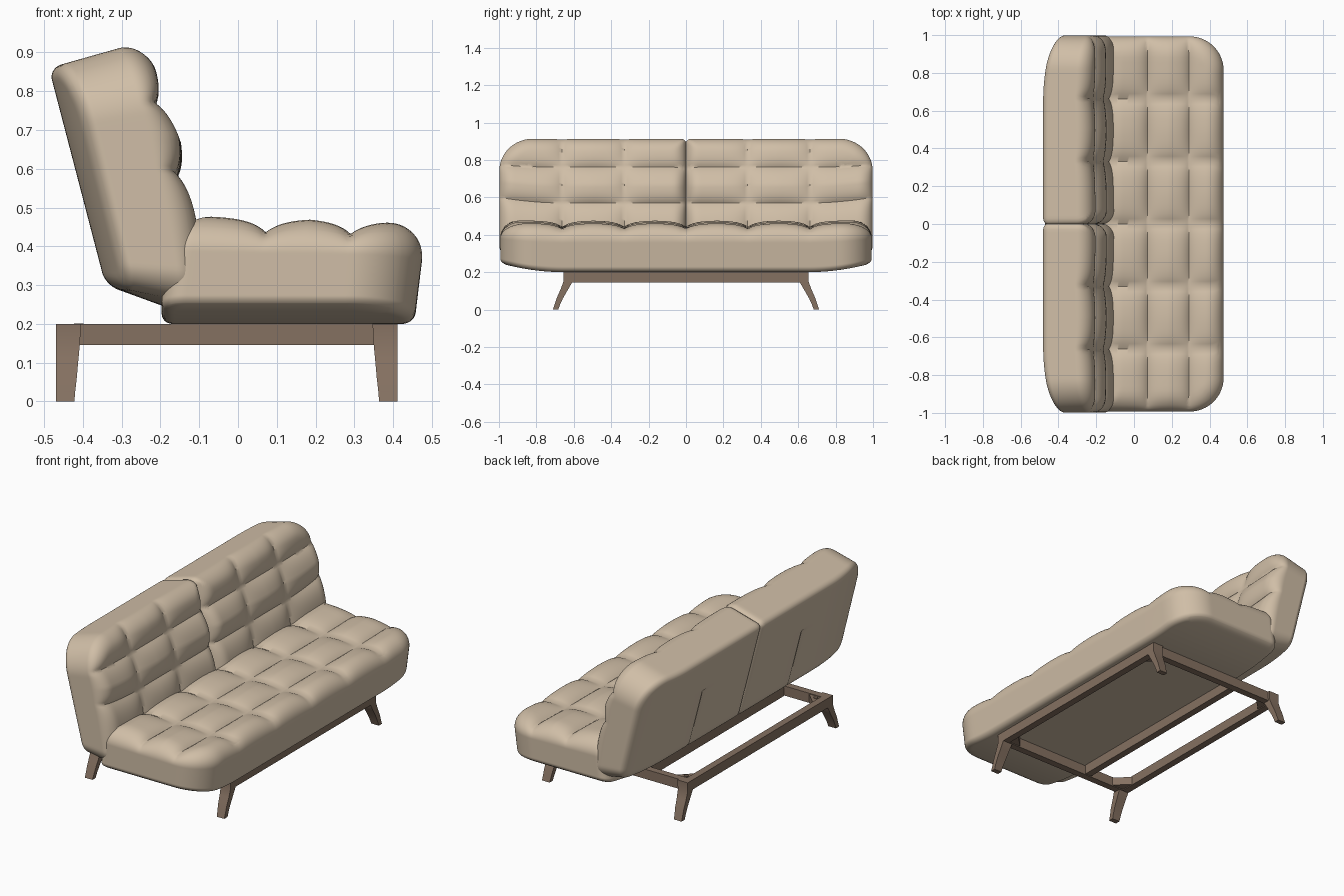
import bpy, bmesh
from math import exp, hypot, radians

if "Cube" in bpy.data.objects:
    bpy.data.objects.remove(bpy.data.objects["Cube"])


def material(name, color):
    m = bpy.data.materials.new(name)
    m.use_nodes = True
    m.diffuse_color = color
    bsdf = m.node_tree.nodes["Principled BSDF"]
    bsdf.inputs["Base Color"].default_value = color
    bsdf.inputs["Roughness"].default_value = 0.8
    return m


FABRIC = material("beige fabric", (0.63, 0.515, 0.385, 1))
WOOD = material("brown wood", (0.235, 0.165, 0.12, 1))


def finish(bm, name, mat, smooth=None):
    bmesh.ops.recalc_face_normals(bm, faces=bm.faces)
    me = bpy.data.meshes.new(name)
    bm.to_mesh(me)
    bm.free()
    me.materials.append(mat)
    ob = bpy.data.objects.new(name, me)
    bpy.context.collection.objects.link(ob)
    if smooth:
        bpy.ops.object.select_all(action="DESELECT")
        ob.select_set(True)
        bpy.context.view_layer.objects.active = ob
        bpy.ops.object.shade_smooth_by_angle(angle=radians(smooth))
    return ob


def groove(value, seams, width):
    """Cusp-shaped falloff around the nearest seam."""
    return max((exp(-abs(value - p) / width) for p in seams), default=0)


def cushion(name, quad, y0, y1, corners, r_top, r_bot, seams, y_seams, depth,
            cells, lift, low, side=1, bulge=0, taper=0, pleat=()):
    """Rounded, tufted pad whose side profile fills quad:
    under start, under end, upper start, upper end, as (x, z).
    Seams are given in grid cells, so that they fall on vertices.
    Near the sofa's ends, lift raises the parts weighted by low(u, w)
    and taper thins the pad from its under face."""
    a, b, c, d = quad
    hs = (hypot(b[0] - a[0], b[1] - a[1]) + hypot(d[0] - c[0], d[1] - c[1])) / 4
    hc = (hypot(c[0] - a[0], c[1] - a[1]) + hypot(d[0] - b[0], d[1] - b[1])) / 4
    hy, mid = (y1 - y0) / 2, (y0 + y1) / 2
    s_lines = [2 * hs * n / cells for n in seams]
    y_lines = [y0 + 2 * hy * n / cells for n in y_seams]
    pleats = [y0 + 2 * hy * n / cells for n in pleat]
    bm = bmesh.new()
    bmesh.ops.create_cube(bm, size=2)
    bmesh.ops.subdivide_edges(bm, edges=bm.edges[:], cuts=cells - 1, use_grid_fill=True)
    for v in bm.verts:
        s, y, t = v.co.x * hs, v.co.y * hy, v.co.z * hc
        # round the rim between face and side
        r = r_top if t > 0 else r_bot
        gap = min(hs - abs(s), hy - abs(y))
        p, q = r - gap, abs(t) - (hc - r)
        if p > 0 and q > 0:
            k = max(p, q) / hypot(p, q)
            new_gap = r - p * k
            s *= (hs - new_gap) / (hs - gap)
            y *= (hy - new_gap) / (hy - gap)
            t = (hc - r + q * k) * (1 if t > 0 else -1)
        # round the outline corners
        R = corners[(2 if s > 0 else 0) + (1 if y > 0 else 0)]
        p, q = abs(s) - (hs - R), abs(y) - (hy - R)
        if p > 0 and q > 0:
            k = max(p, q) / hypot(p, q)
            s = (hs - R + p * k) * (1 if s > 0 else -1)
            y = (hy - R + q * k) * (1 if y > 0 else -1)
        # tufting and belly on the upper face, pleat on the under face
        u, w, yy = s / hs / 2 + 0.5, t / hc, y + mid
        if w > 0:
            along = groove(s + hs, s_lines, 0.045)
            across = 0.8 * groove(yy, y_lines, 0.05)
            t -= depth * (along + across - along * across) * w * w
            t += bulge * 4 * u * (1 - u) * w
        elif u < 0.6:
            t += 0.012 * groove(yy, pleats, 0.012) * w * w
        # soft ends
        w = t / hc / 2 + 0.5
        end = max(0, (abs(yy) - 0.65) / 0.35) ** 2
        w += taper / hc / 2 * (1 - w) * end
        x, z = ((1 - w) * ((1 - u) * a[i] + u * b[i]) + w * ((1 - u) * c[i] + u * d[i])
                for i in (0, 1))
        v.co = (x, yy * side, z + lift * low(u, w) * end)
    return finish(bm, name, FABRIC, 50)


# Seat and the two halves of the backrest
cushion("seat_cushion",
        ((-0.2, 0.2), (0.455, 0.2), (-0.17, 0.481), (0.487, 0.465)),
        -0.993, 0.993, (0.06, 0.06, 0.18, 0.18), 0.11, 0.03,
        (27, 51), (12, 24, 36, 48, 60), 0.042, 72, 0.05, lambda u, w: 1 - w)
for name, side in (("left_backrest", 1), ("right_backrest", -1)):
    cushion(name,
            ((-0.342, 0.3), (-0.488, 0.86), (-0.095, 0.21), (-0.24, 0.93)),
            -0.004, 0.998, (0.03, 0.07, 0.03, 0.18), 0.075, 0.035,
            (30, 46), (20, 40), 0.045, 60, 0.06, lambda u, w: (1 - u) * w,
            side=side, bulge=0.052, taper=0.06, pleat=(27,))


def prism(name, outline, z0, z1):
    """Flat-sided wooden part from an outline seen from above."""
    bm = bmesh.new()
    face = bm.faces.new([bm.verts.new((x, y, z0)) for x, y in outline])
    top = bmesh.ops.extrude_face_region(bm, geom=[face])["geom"]
    for v in top:
        if isinstance(v, bmesh.types.BMVert):
            v.co.z = z1
    return finish(bm, name, WOOD)


def bar(name, x0, x1, y0, y1):
    return prism(name, ((x0, y0), (x1, y0), (x1, y1), (x0, y1)), 0.145, 0.2)


# Frame rails
BACK, FRONT = -0.47, 0.412
bar("rear_rail", BACK, BACK + 0.04, -0.62, 0.62)
bar("front_rail", FRONT - 0.04, FRONT, -0.62, 0.62)
bar("middle_rail", -0.2, -0.16, -0.6, 0.6)
for name, side in (("left", 1), ("right", -1)):
    bar(name + "_side_rail", BACK + 0.01, FRONT - 0.01, side * 0.605, side * 0.645)


def leg(name, x_out, x_dir, side):
    """Tapered leg that sweeps outward to the floor: z, inner y, outer y, width."""
    bm = bmesh.new()
    rings = []
    for z, yi, yo, w in ((0.2, 0.605, 0.656, 0.065), (0.147, 0.608, 0.656, 0.062),
                         (0.105, 0.632, 0.672, 0.058), (0.06, 0.658, 0.692, 0.054),
                         (0.025, 0.674, 0.703, 0.05), (0, 0.683, 0.712, 0.048)):
        xi = x_out + x_dir * w
        rings.append([bm.verts.new((x, y * side, z)) for x, y in
                      ((x_out, yi), (xi, yi), (xi, yo), (x_out, yo))])
    for lo, hi in zip(rings, rings[1:]):
        for i in range(4):
            j = (i + 1) % 4
            bm.faces.new((lo[i], lo[j], hi[j], hi[i]))
    bm.faces.new(rings[0])
    bm.faces.new(rings[-1])
    return finish(bm, name, WOOD, 30)


# Legs, corner braces and bolts
for end, x, dx in (("front", FRONT, -1), ("rear", BACK, 1)):
    for hand, side in (("left", 1), ("right", -1)):
        leg(f"{end}_{hand}_leg", x, dx, side)
        xi, yi = x + dx * 0.035, side * 0.61
        prism(f"{end}_{hand}_brace",
              ((xi, yi), (xi + dx * 0.085, yi), (xi, yi - side * 0.085)), 0.15, 0.196)
        bm = bmesh.new()
        bmesh.ops.create_cone(bm, cap_ends=True, segments=12, radius1=0.012,
                              radius2=0.012, depth=0.006)
        bmesh.ops.translate(bm, verts=bm.verts,
                            vec=(xi + dx * 0.024, yi - side * 0.024, 0.198))
        finish(bm, f"{end}_{hand}_bolt", WOOD)
